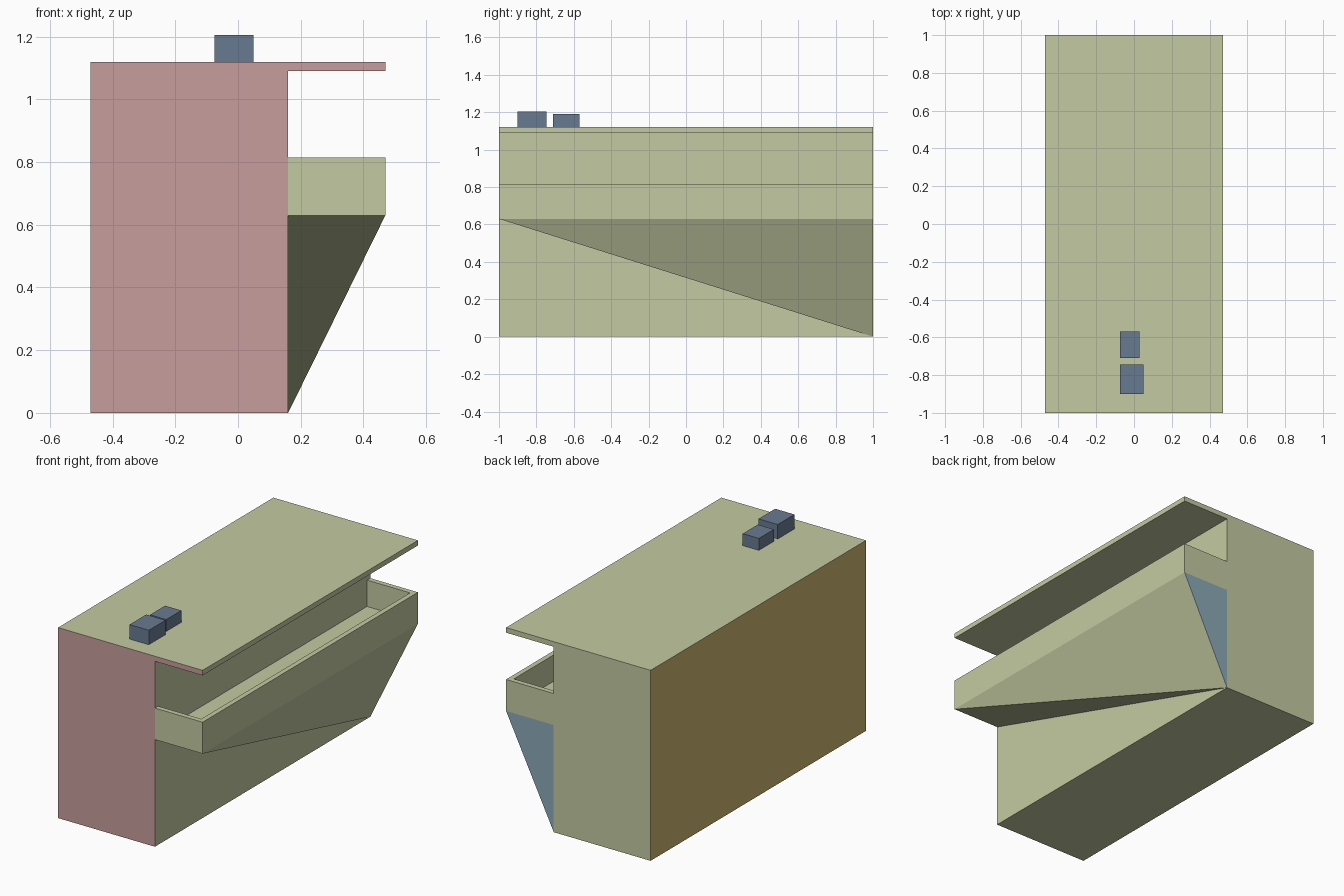
import bpy, bmesh

if "Cube" in bpy.data.objects:
    bpy.data.objects.remove(bpy.data.objects["Cube"])


def material(name, rgb):
    m = bpy.data.materials.new(name)
    m.diffuse_color = (*rgb, 1)
    m.use_nodes = True
    m.node_tree.nodes["Principled BSDF"].inputs["Base Color"].default_value = m.diffuse_color
    return m


olive = material("pale_olive", (0.55, 0.59, 0.36))
pink = material("dusty_pink", (0.58, 0.34, 0.34))
ochre = material("ochre", (0.60, 0.47, 0.17))
sky = material("pale_blue", (0.26, 0.40, 0.48))
slate = material("slate_blue", (0.14, 0.195, 0.285))


def finish(name, bm, mats, rule=lambda n: 0):
    """Turn a bmesh into an object, colouring faces by their direction."""
    bmesh.ops.recalc_face_normals(bm, faces=bm.faces[:])
    for f in bm.faces:
        f.normal_update()
        f.material_index = rule(f.normal)
    me = bpy.data.meshes.new(name)
    bm.to_mesh(me)
    bm.free()
    for m in mats:
        me.materials.append(m)
    ob = bpy.data.objects.new(name, me)
    bpy.context.collection.objects.link(ob)
    return ob


def add_box(bm, x0, x1, y0, y1, z0, z1):
    verts = bmesh.ops.create_cube(bm, size=1)["verts"]
    for v in verts:
        v.co = (x1 if v.co.x > 0 else x0,
                y1 if v.co.y > 0 else y0,
                z1 if v.co.z > 0 else z0)


XB, XW, XO = -0.47, 0.16, 0.47   # rear wall, counter wall, outer edge

# Main body with the overhanging roof, one extruded profile
profile = [(XB, 0), (XW, 0), (XW, 1.09), (XO, 1.09), (XO, 1.12), (XB, 1.12)]
bm = bmesh.new()
face = bm.faces.new([bm.verts.new((x, -1, z)) for x, z in profile])
ext = bmesh.ops.extrude_face_region(bm, geom=[face])["geom"]
for v in ext:
    if isinstance(v, bmesh.types.BMVert):
        v.co.y = 1
# extrude_face_region keeps or removes the start cap; make sure it is closed
bmesh.ops.holes_fill(bm, edges=bm.edges[:], sides=0)
finish("body_and_roof", bm, [olive, pink, ochre],
       lambda n: 1 if n.y < -0.5 else 2 if n.x < -0.5 else 0)

# Open counter tray: floor, outer lip and two ends
bm = bmesh.new()
T = 0.03
Z0, Z1 = 0.63, 0.815
add_box(bm, XW, XO, -1, 1, Z0, Z0 + T)
add_box(bm, XO - T, XO, -1, 1, Z0 + T, Z1)
for y in (-1, 1 - T):
    add_box(bm, XW, XO - T, y, y + T, Z0 + T, Z1)
finish("counter_tray", bm, [olive])

# Slanted brace under the tray, tapering towards the front
bm = bmesh.new()
a, b, c, d, e = [bm.verts.new(p) for p in (
    (XW, -1, Z0), (XO, -1, Z0), (XO, 1, Z0), (XW, 1, 0), (XW, 1, Z0))]
for tri in ((b, d, c), (a, d, b), (c, d, e), (a, e, d), (a, b, c, e)):
    bm.faces.new(tri)
finish("counter_brace", bm, [olive, sky], lambda n: 1 if n.y > 0.5 else 0)

# Two rooftop units
for name, dims in (("roof_unit_large", (-0.075, 0.05, -0.9, -0.745, 1.12, 1.205)),
                   ("roof_unit_small", (-0.075, 0.03, -0.71, -0.57, 1.12, 1.19))):
    bm = bmesh.new()
    add_box(bm, *dims)
    finish(name, bm, [slate])
